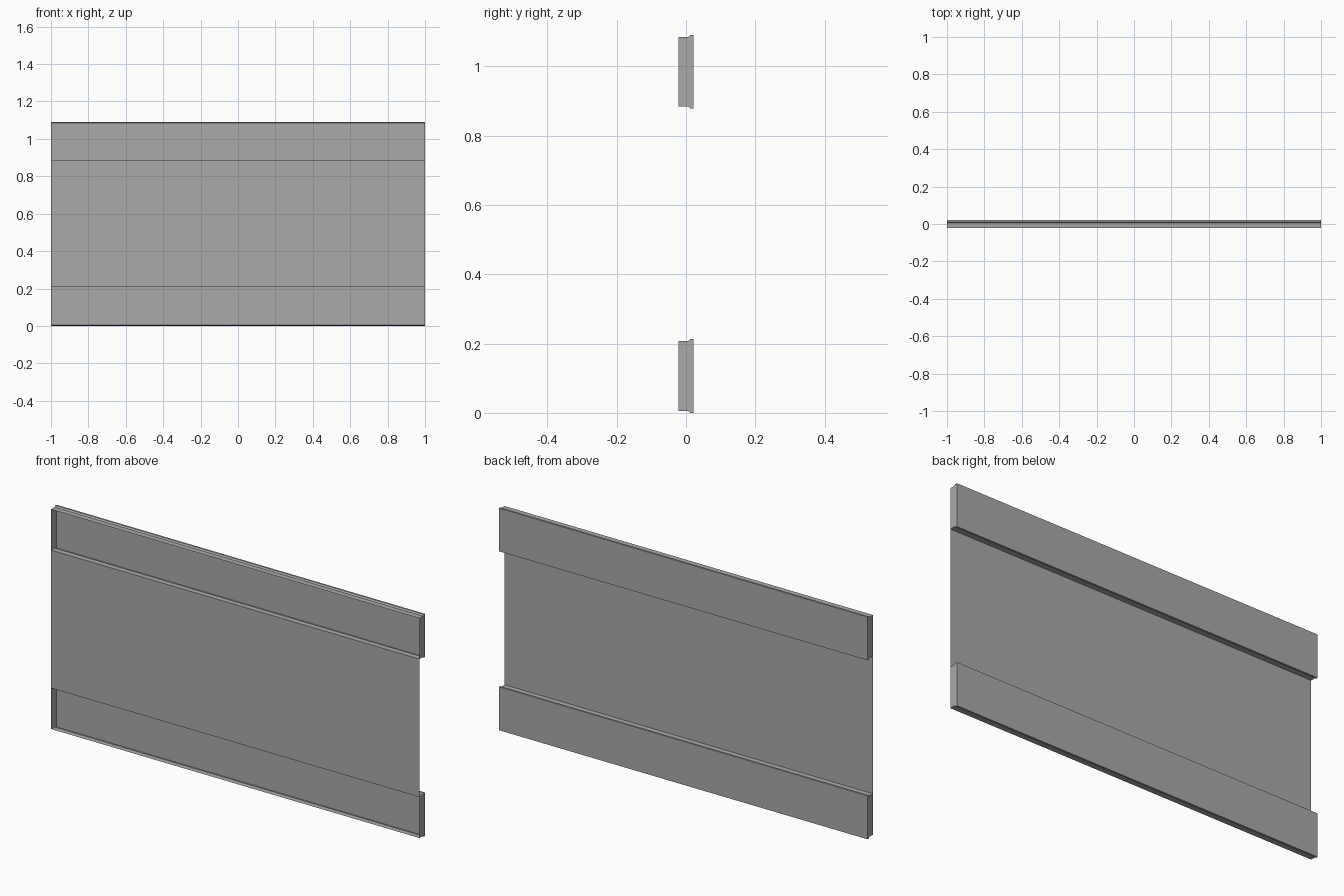
import bpy
import bmesh

cube = bpy.data.objects.get("Cube")
if cube:
    bpy.data.objects.remove(cube, do_unlink=True)

HALF = 1.0            # half length along x
FRONT, BACK = -0.0215, 0.0215
STEP_A, STEP_B = 0.006, 0.012   # depth where the rib flares outward
LIP = 0.006

steel = bpy.data.materials.new("plain grey steel")
steel.use_nodes = True
GREY = (0.4, 0.4, 0.4, 1)
steel.diffuse_color = GREY
steel.node_tree.nodes["Principled BSDF"].inputs["Base Color"].default_value = GREY


def sheet(name, profile, caps=False):
    """Sweep an open (y, z) profile along x, optionally closing both ends."""
    bm = bmesh.new()
    left, right = ([bm.verts.new((x, y, z)) for y, z in profile] for x in (-HALF, HALF))
    for i in range(len(profile) - 1):
        bm.faces.new((left[i], right[i], right[i + 1], left[i + 1]))
    if caps:
        bm.faces.new(left)
        bm.faces.new(right)
    bmesh.ops.recalc_face_normals(bm, faces=bm.faces[:])
    mesh = bpy.data.meshes.new(name)
    bm.to_mesh(mesh)
    bm.free()
    mesh.materials.append(steel)
    obj = bpy.data.objects.new(name, mesh)
    bpy.context.collection.objects.link(obj)
    return obj


def rib(name, low, high):
    """Channel open to the front, flared towards its flat back."""
    lower = [(FRONT, low + LIP), (STEP_A, low + LIP), (STEP_B, low), (BACK, low)]
    upper = [(BACK, high), (STEP_B, high), (STEP_A, high - LIP), (FRONT, high - LIP)]
    return sheet(name, lower + upper, caps=True)


# Two capped channels joined by a thin flat web
rib("lower_rib", 0.0, 0.213)
rib("upper_rib", 0.878, 1.09)
sheet("flat_web", [(FRONT, 0.213 - LIP), (FRONT, 0.878 + LIP)])
